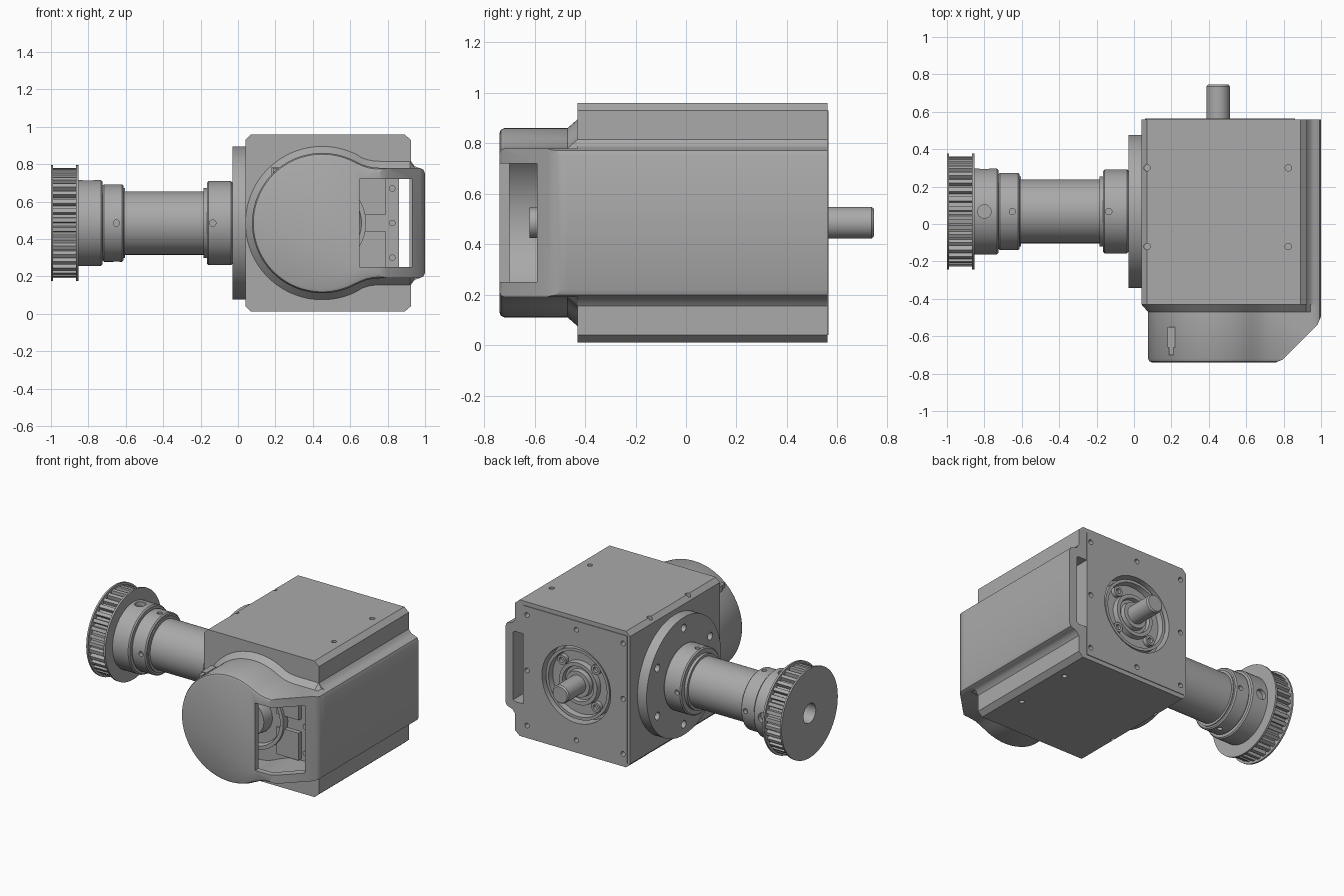
import bpy, bmesh
from math import sin, cos, pi, radians
from mathutils import Vector, Matrix

cube = bpy.data.objects.get("Cube")
if cube:
    bpy.data.objects.remove(cube, do_unlink=True)

grey = bpy.data.materials.new("machined_grey")
grey.use_nodes = True
grey.diffuse_color = (0.4, 0.4, 0.4, 1)
grey.node_tree.nodes["Principled BSDF"].inputs["Base Color"].default_value = (0.4, 0.4, 0.4, 1)

CX, CZ = 0.45, 0.485                     # motor axis
MOTOR = Vector((CX, 0, CZ))
DRIVE = Vector((0, 0.067, CZ))           # side drive axis
X, Y, Z = Vector((1, 0, 0)), Vector((0, 1, 0)), Vector((0, 0, 1))


def finish(name, bm):
    bmesh.ops.recalc_face_normals(bm, faces=bm.faces)
    me = bpy.data.meshes.new(name)
    bm.to_mesh(me)
    bm.free()
    me.materials.append(grey)
    ob = bpy.data.objects.new(name, me)
    bpy.context.collection.objects.link(ob)
    return ob


def activate(ob):
    bpy.ops.object.select_all(action='DESELECT')
    ob.select_set(True)
    bpy.context.view_layer.objects.active = ob


def loft(name, rings, planes=()):
    """Skin closed rings of points, then trim by (normal, distance) planes."""
    bm = bmesh.new()
    loops = [[bm.verts.new(p) for p in ring] for ring in rings]
    n = len(loops[0])
    for a, b in zip(loops, loops[1:]):
        for i in range(n):
            j = (i + 1) % n
            bm.faces.new((a[i], a[j], b[j], b[i]))
    bm.faces.new(loops[0])
    bm.faces.new(loops[-1])
    for normal, dist in planes:
        geom = bm.verts[:] + bm.edges[:] + bm.faces[:]
        bmesh.ops.bisect_plane(bm, geom=geom, plane_co=normal * dist,
                               plane_no=normal, clear_outer=True)
        rim = [e for e in bm.edges if e.is_boundary]
        bmesh.ops.holes_fill(bm, edges=rim, sides=0)
    return finish(name, bm)


def prism(name, pts, y0, y1):
    return loft(name, [[(x, y, z) for x, z in pts] for y in (y0, y1)])


def box(name, x0, x1, y0, y1, z0, z1):
    return prism(name, [(x0, z0), (x1, z0), (x1, z1), (x0, z1)], y0, y1)


def lathe(name, origin, axis, profile, steps=64):
    """Turn (radius, position along axis) points around the axis."""
    bm = bmesh.new()
    vs = [bm.verts.new(origin + axis * t + Z * r) for r, t in profile]
    es = [bm.edges.new(p) for p in zip(vs, vs[1:])]
    bmesh.ops.spin(bm, geom=vs + es, cent=origin, axis=axis, angle=2 * pi, steps=steps)
    bmesh.ops.remove_doubles(bm, verts=bm.verts, dist=1e-5)
    return finish(name, bm)


def disc(name, origin, axis, r, a, b):
    return lathe(name, origin, axis, [(0, a), (r, a), (r, b), (0, b)])


def drill(ob, holes):
    """Cut round holes given as (point, axis, radius, depth)."""
    bm = bmesh.new()
    for p, axis, r, depth in holes:
        m = Matrix.Translation(p) @ axis.to_track_quat('Z', 'Y').to_matrix().to_4x4()
        bmesh.ops.create_cone(bm, cap_ends=True, segments=24, radius1=r, radius2=r,
                              depth=2 * depth, matrix=m)
    cut(ob, finish("cutter", bm))


def cut(ob, cutter):
    mod = ob.modifiers.new("cut", 'BOOLEAN')
    mod.operation, mod.solver, mod.object = 'DIFFERENCE', 'EXACT', cutter
    activate(ob)
    bpy.ops.object.modifier_apply(modifier=mod.name)
    bpy.data.objects.remove(cutter, do_unlink=True)


# Gearbox body with a cable channel along its right side
half = [(0.86, 0.245), (0.925, 0.245), (0.925, 0.445), (0.89, 0.475), (0.07, 0.475), (0.04, 0.445)]
outline = [(x, CZ + s * 0.998 * z) for s, pts in ((1, half), (-1, half[::-1])) for x, z in pts]
body = prism("gearbox_body", outline, -0.43, 0.56)
plate = box("rear_plate", 0.06, 0.86, 0.555, 0.565, 0.04, 0.93)
rear = [(Vector((x, 0.56, z)), Y, 0.017, 0.04)
        for x in (0.09, CX, 0.83) for z in (0.10, CZ, 0.87) if (x, z) != (CX, CZ)]
caps = [(Vector((x, y, z)), Z, 0.017, 0.04)
        for x in (0.07, 0.825) for y in (-0.12, 0.30) for z in (0.01, 0.96)]
drill(body, rear + caps)
drill(plate, rear)
for part in (body, plate):
    cut(part, disc("cutter", MOTOR, Y, 0.265, 0.48, 0.60))

# Bearing, bolts and input shaft in the rear recess
lathe("rear_bearing", MOTOR, Y, [(0, 0.47), (0.245, 0.47), (0.245, 0.55), (0.225, 0.55), (0.22, 0.51),
      (0.15, 0.51), (0.145, 0.545), (0.12, 0.545), (0.115, 0.52), (0.095, 0.52), (0.09, 0.55), (0, 0.55)])
lathe("input_shaft", MOTOR, Y, [(0, 0.5), (0.063, 0.5), (0.063, 0.735), (0.055, 0.745), (0, 0.745)])
for k in range(4):
    a = pi / 4 + k * pi / 2
    at = MOTOR + Vector((cos(a), 0, sin(a))) * 0.185
    lathe("bearing_bolt", at, Y, [(0, 0.5), (0.034, 0.5), (0.034, 0.54), (0.018, 0.54),
                                  (0.018, 0.52), (0, 0.52)], 20)


# Front cover: keyhole outline lofted from the body to the rounded front
def keyhole(y, e):
    h, r, side, xr = 0.295 + e, 0.375 + e, 0.295 + min(e, 0), 1 + min(e, 0)
    top = [(xr, side - 0.03), (xr - 0.009, side - 0.009), (xr - 0.03, side), (0.945, side),
           (0.92, h), (0.76, h), (0.72, h + 0.003), (0.69, h + 0.009), (0.66, h + 0.02)]
    top += [(CX + r * cos(radians(a)), r * sin(radians(a))) for a in range(62, 180, 4)]
    if e < 0:
        top = [(min(x, xr - 0.03) if i == 3 else x, z) for i, (x, z) in enumerate(top)]
    pts = top + [(CX - r, 0)] + [(x, -z) for x, z in reversed(top)]
    return [(x, y, CZ + z) for x, z in pts]


def corner(inset):
    data = ((45, 1.075), (67.5, 0.974), (22.5, 1.113))
    return [(Vector((cos(radians(a)), -sin(radians(a)), 0)), d - inset) for a, d in data]


cover = loft("front_cover", [keyhole(-0.74, -0.02), keyhole(-0.734, -0.007), keyhole(-0.72, 0),
                             keyhole(-0.47, 0), keyhole(-0.43, 0.035)], corner(0))
cut(cover, loft("cutter", [keyhole(-0.70, -0.05), keyhole(-0.40, -0.05)], corner(0.045)))
cut(cover, box("cutter", 0.65, 0.93, -0.80, -0.54, 0.25, 0.72))
box("cover_key", 0.18, 0.22, -0.66, -0.55, 0.72, 0.785)
box("cover_key_tip", 0.188, 0.212, -0.70, -0.66, 0.72, 0.78)

# Side cover: a channel that wraps the right side
outer = [(1, 0.265), (0.991, 0.286), (0.97, 0.295), (0.96, 0.297), (0.942, 0.306), (0.925, 0.33)]
c_top = [(0.94, 0.235)] + [(0.925, 0.245)] + outer[::-1]
prism("side_cover", [(x, CZ + z) for x, z in c_top] + [(x, CZ - z) for x, z in c_top[::-1]], -0.43, 0.56)

# Parts seen through the window
lathe("front_bearing", MOTOR, -Y, [(0, 0.42), (0.235, 0.42), (0.235, 0.48), (0.21, 0.48), (0.2, 0.45),
      (0.13, 0.45), (0.12, 0.53), (0.06, 0.53), (0.06, 0.62), (0, 0.62)])
for side in (-1, 1):
    z = CZ + side * 0.14
    box("bracket", 0.62, 0.79, -0.46, -0.42, z - 0.095, z + 0.095)
for z in (0.30, CZ, 0.67):
    disc("bracket_screw", Vector((0.825, 0, z)), -Y, 0.017, 0.42, 0.442)

# Output flange with a ring of bolt holes
flange = disc("output_flange", DRIVE, X, 0.41, -0.03, 0.04)
drill(flange, [(DRIVE + Vector((-0.03, 0.335 * cos(a), 0.335 * sin(a))), X, 0.026, 0.035)
               for a in [pi / 6 + k * pi / 3 for k in range(6)]])

# Output tube and its collars
disc("output_tube", DRIVE, X, 0.17, -0.75, 0)
disc("inner_lip", DRIVE, X, 0.187, -0.185, -0.1)
disc("outer_lip", DRIVE, X, 0.187, -0.622, -0.605)
for name, r, a, b, hole_x, hole_r in (("inner_collar", 0.225, -0.165, -0.03, -0.135, 0.017),
                                      ("clamp_collar", 0.207, -0.725, -0.612, -0.65, 0.017),
                                      ("pulley_hub", 0.23, -0.87, -0.725, -0.80, 0.036)):
    c = 0.008
    ring = lathe(name, DRIVE, X, [(0, a), (r - c, a), (r, a + c), (r, b - c), (r - c, b), (0, b)])
    dirs = (Z, Y, -Y, -Z) if hole_r < 0.03 else (Z, Y)
    drill(ring, [(DRIVE + X * hole_x + d * r, d, hole_r, 0.03) for d in dirs])

# Toothed pulley between two thin rims, with a central bore
TEETH = 36
gear = []
for k in range(TEETH):
    for f, r in ((0, 0.27), (0.35, 0.27), (0.45, 0.295), (0.9, 0.295)):
        a = 2 * pi * (k + f) / TEETH
        gear.append((DRIVE.y + r * cos(a), CZ + r * sin(a)))
teeth = loft("pulley_teeth", [[(x, y, z) for y, z in gear] for x in (-0.99, -0.86)])
rim_out = disc("pulley_outer_rim", DRIVE, X, 0.31, -1.0, -0.988)
rim_in = disc("pulley_inner_rim", DRIVE, X, 0.31, -0.866, -0.853)
for part in (teeth, rim_out, rim_in):
    drill(part, [(DRIVE - X * 0.95, X, 0.068, 0.12)])

# Smooth turned surfaces, keep edges sharp
for ob in bpy.context.scene.objects:
    if ob.type == 'MESH':
        activate(ob)
        bpy.ops.object.shade_smooth_by_angle(angle=radians(30))
